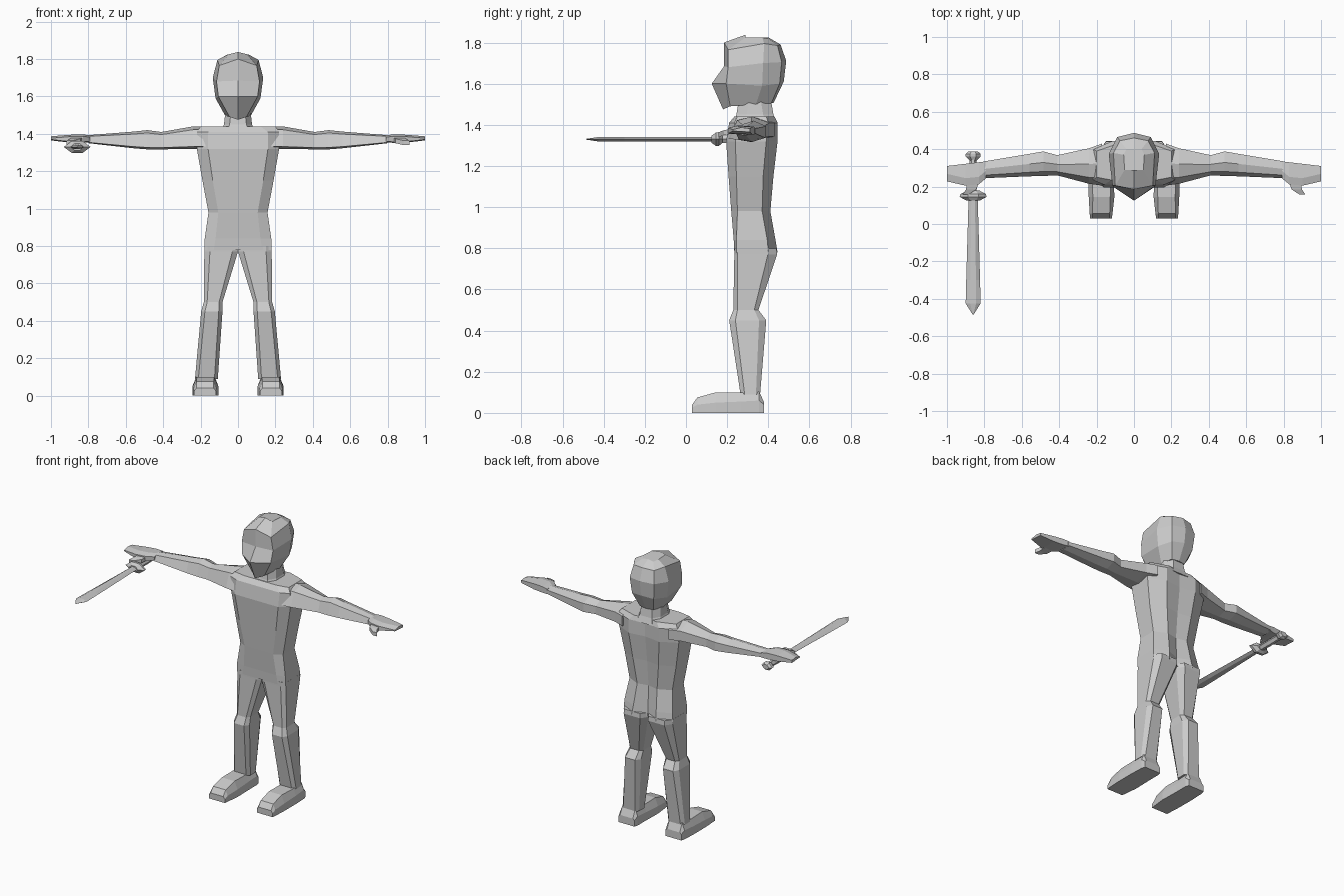
import bpy, bmesh

grey = bpy.data.materials.new("plain grey")
grey.diffuse_color = (0.6, 0.6, 0.6, 1)


def loft(name, rings, mirror=False):
    """Skin a list of equal-length point rings and cap both ends."""
    bm = bmesh.new()
    vr = [[bm.verts.new(p) for p in r] for r in rings]
    n = len(vr[0])
    for a, b in zip(vr, vr[1:]):
        for i in range(n):
            j = (i + 1) % n
            bm.faces.new((a[i], a[j], b[j], b[i]))
    bm.faces.new(vr[0])
    bm.faces.new(vr[-1])
    bmesh.ops.remove_doubles(bm, verts=bm.verts, dist=0.0005)
    bmesh.ops.recalc_face_normals(bm, faces=bm.faces)
    me = bpy.data.meshes.new(name)
    bm.to_mesh(me)
    bm.free()
    me.materials.append(grey)
    ob = bpy.data.objects.new(name, me)
    bpy.context.collection.objects.link(ob)
    if mirror:
        ob.modifiers.new("mirror", 'MIRROR')
    return ob


def sym(half):
    """Close a half ring (first and last point on x = 0) across the centre."""
    return half + [(-x, y, z) for x, y, z in half[-2:0:-1]]


def octagon(x0, x1, y0, y1, cx, cf, cb):
    """Chamfered rectangle: x chamfer, front chamfer, back chamfer."""
    return [(x0 + cx, y0), (x1 - cx, y0), (x1, y0 + cf), (x1, y1 - cb),
            (x1 - cx, y1), (x0 + cx, y1), (x0, y1 - cb), (x0, y0 + cf)]


# Torso: z, front y, front half width, side half width, side front y, side back y, back y, spine y
torso = [(0.78, .235, .13, .18, .245, .40, .445, .405),
         (0.84, .232, .12, .178, .245, .395, .435, .40),
         (0.98, .22, .105, .158, .25, .37, .41, .395),
         (1.15, .207, .135, .19, .245, .375, .425, .41),
         (1.32, .195, .16, .22, .24, .39, .445, .43),
         (1.41, .21, .16, .22, .235, .40, .445, .43),
         (1.44, .235, .12, .20, .25, .39, .43, .42)]
loft("torso", [sym([(0, f, z), (wf, f, z), (w, sf, z), (w, sb, z), (wf * .7, b, z), (0, s, z)])
               for z, f, wf, w, sf, sb, b, s in torso])

# Neck
loft("neck", [[(x, y, z) for x, y in octagon(-w, w, f, b, .03, .05, .05)]
              for z, w, f, b in [(1.41, .09, .23, .44), (1.45, .075, .245, .425), (1.54, .065, .26, .41)]])

# Head: per level (x, y, z) of front centre, brow, side, back corner, back centre
head = [[(0, .18, 1.475), (.045, .215, 1.49), (.07, .34, 1.50), (.05, .415, 1.505), (0, .425, 1.505)],
        [(0, .125, 1.60), (.105, .195, 1.60), (.12, .37, 1.59), (.08, .455, 1.60), (0, .475, 1.61)],
        [(0, .185, 1.685), (.115, .205, 1.68), (.135, .375, 1.70), (.09, .465, 1.705), (0, .487, 1.71)],
        [(0, .185, 1.80), (.10, .205, 1.765), (.11, .38, 1.795), (.075, .445, 1.785), (0, .46, 1.79)],
        [(0, .29, 1.838), (.05, .29, 1.825), (.055, .37, 1.825), (.04, .40, 1.818), (0, .40, 1.825)]]
loft("head", [sym(r) for r in head])

# Arms: x, front y, back y, bottom z, top z
arm = [(.17, .205, .43, 1.32, 1.44), (.24, .215, .405, 1.32, 1.44), (.41, .26, .368, 1.317, 1.41),
       (.485, .257, .388, 1.317, 1.42), (.56, .255, .375, 1.323, 1.412), (.80, .245, .335, 1.35, 1.393)]
loft("arm", [[(x, f, b0 + (t - b0) * .1), (x, f + (b - f) * .18, t - (t - b0) * .15), (x, f + (b - f) * .55, t),
              (x, b, t - (t - b0) * .25), (x, b, b0 + (t - b0) * .2), (x, f + (b - f) * .5, b0)]
             for x, f, b, b0, t in arm], True)

# Hands with thumbs
hand = [(.79, .245, .335, 1.35, 1.392), (.83, .212, .33, 1.347, 1.397), (.90, .205, .322, 1.348, 1.395),
        (1.0, .228, .31, 1.36, 1.387)]
loft("hand", [[(x, f, b0 + .01), (x, f, t - .01), (x, f + .04, t), (x, b, t - .005), (x, b, b0 + .005)]
              for x, f, b, b0, t in hand], True)
loft("thumb", [[(x - w, y, z - .012), (x + w, y, z - .012), (x + w, y, z + .012), (x - w, y, z + .012)]
               for x, y, z, w in [(.86, .23, 1.37, .032), (.87, .185, 1.362, .028), (.9, .158, 1.352, .016)]], True)

# Legs: z, inner x, outer x, front y, back y, chamfers
leg = [(.80, .0, .18, .235, .44, .03, .015, .045), (.77, .0, .18, .235, .443, .03, .015, .045),
       (.50, .083, .183, .23, .352, .018, .02, .02), (.45, .083, .197, .21, .39, .02, .03, .035),
       (.09, .108, .23, .265, .36, .018, .02, .02)]
loft("leg", [[(x, y, z) for x, y in octagon(a, b, f, k, c, cf, cb)]
             for z, a, b, f, k, c, cf, cb in leg], True)

# Feet: y, inner x, outer x, side top z, inset of top, top z
foot = [(.03, .118, .235, .025, .012, .04), (.055, .115, .237, .04, .015, .075), (.145, .105, .242, .05, .022, .10),
        (.265, .108, .242, .055, .018, .098), (.355, .108, .238, .06, .018, .105), (.38, .115, .232, .04, .012, .05)]
loft("foot", [[(a, y, 0), (b, y, 0), (b, y, s), (b - i, y, t), (a + i, y, t), (a, y, s)]
              for y, a, b, s, i, t in foot], True)


def sword_part(name, stations, cx=-.86, cz=1.33):
    """Six-sided lofts along y: y, half width, half height."""
    loft(name, [[(cx - w, y, cz), (cx - w * .4, y, cz - h), (cx + w * .4, y, cz - h),
                 (cx + w, y, cz), (cx + w * .4, y, cz + h), (cx - w * .4, y, cz + h)]
                for y, w, h in stations])


# Sword
sword_part("blade", [(-.485, .002, .002), (-.425, .04, .011), (-.30, .037, .011), (.15, .024, .012)])
sword_part("grip", [(.14, .018, .017), (.25, .021, .02), (.37, .018, .017)])
sword_part("pommel", [(.34, .02, .015), (.36, .04, .024), (.375, .04, .024), (.388, .025, .015)])
sword_part("guard", [(.125, .035, .018), (.145, .072, .032), (.16, .068, .032), (.178, .035, .018)])
